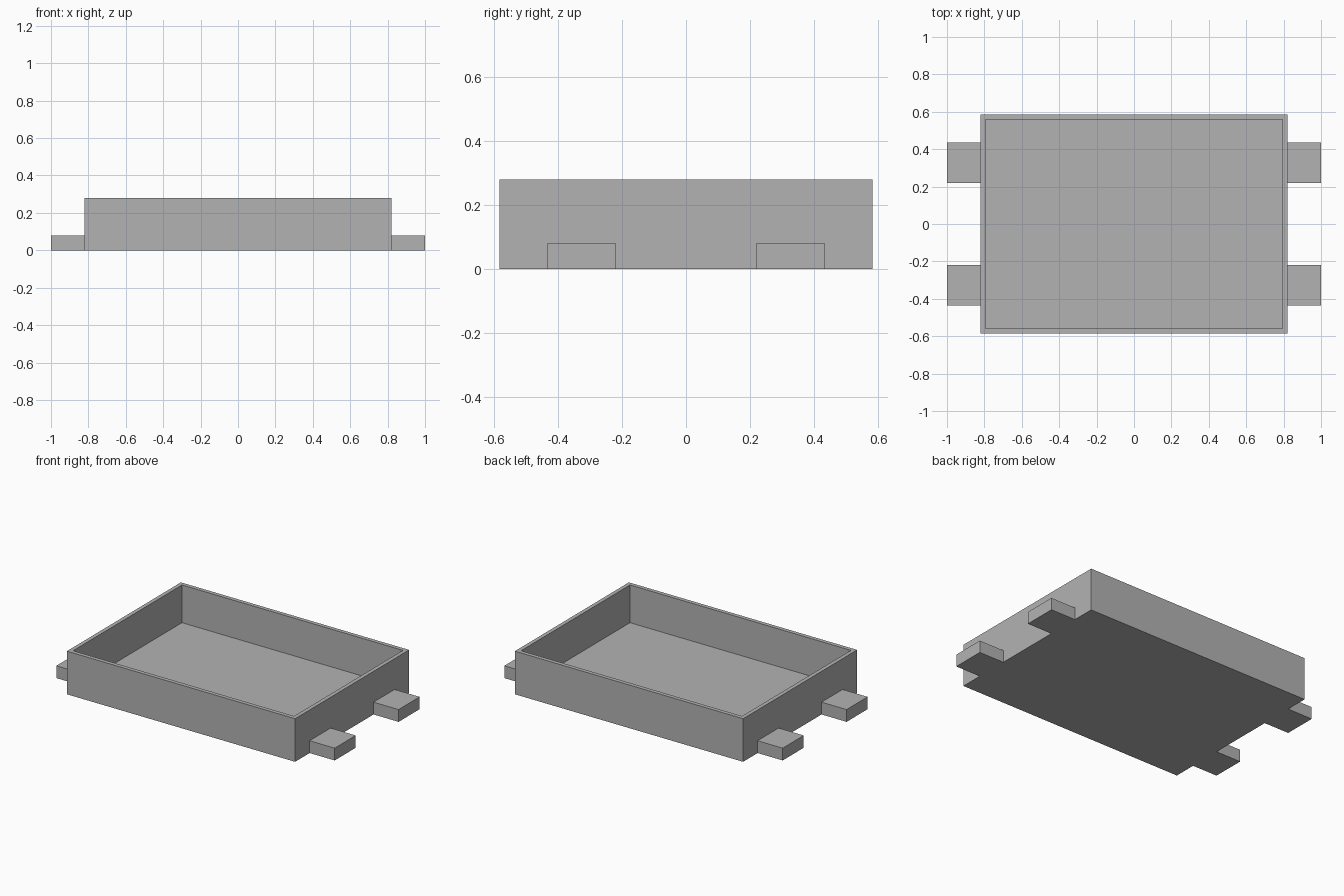
import bpy
import bmesh
from mathutils import Matrix, Vector

cube = bpy.data.objects.get("Cube")
if cube:
    bpy.data.objects.remove(cube, do_unlink=True)

# Single plain grey finish
grey = bpy.data.materials.new("grey")
grey.use_nodes = True
colour = (0.45, 0.45, 0.45, 1)
grey.diffuse_color = colour
grey.node_tree.nodes["Principled BSDF"].inputs["Base Color"].default_value = colour

HALF_X, HALF_Y, HEIGHT = 0.82, 0.585, 0.28
WALL, FLOOR = 0.037, 0.035
TAB_Y, TAB_WIDTH, TAB_HEIGHT = 0.328, 0.216, 0.08


def box_mesh(low, high):
    low, high = Vector(low), Vector(high)
    bm = bmesh.new()
    place = Matrix.Translation((low + high) / 2) @ Matrix.Diagonal((*(high - low), 1))
    bmesh.ops.create_cube(bm, size=1, matrix=place)
    return bm


def finish(bm, name):
    bmesh.ops.recalc_face_normals(bm, faces=bm.faces)
    mesh = bpy.data.meshes.new(name)
    bm.to_mesh(mesh)
    bm.free()
    mesh.materials.append(grey)
    obj = bpy.data.objects.new(name, mesh)
    bpy.context.collection.objects.link(obj)


# Open tray: inset the top to form the rim, then sink the inner face to the floor
bm = box_mesh((-HALF_X, -HALF_Y, 0), (HALF_X, HALF_Y, HEIGHT))
top = max(bm.faces, key=lambda f: f.calc_center_median().z)
bmesh.ops.inset_region(bm, faces=[top], thickness=WALL)
inner = bmesh.ops.extrude_face_region(bm, geom=[top])["geom"]
bmesh.ops.delete(bm, geom=[top], context="FACES_ONLY")
for v in inner:
    if isinstance(v, bmesh.types.BMVert):
        v.co.z = FLOOR
finish(bm, "tray")

# Two mounting tabs on each end
for side, sx in (("left", 1), ("right", -1)):
    for end, sy in (("front", -1), ("back", 1)):
        x0, x1 = sorted((sx * HALF_X, sx))
        y = sy * TAB_Y
        bm = box_mesh((x0, y - TAB_WIDTH / 2, 0), (x1, y + TAB_WIDTH / 2, TAB_HEIGHT))
        finish(bm, f"{end}_{side}_tab")
